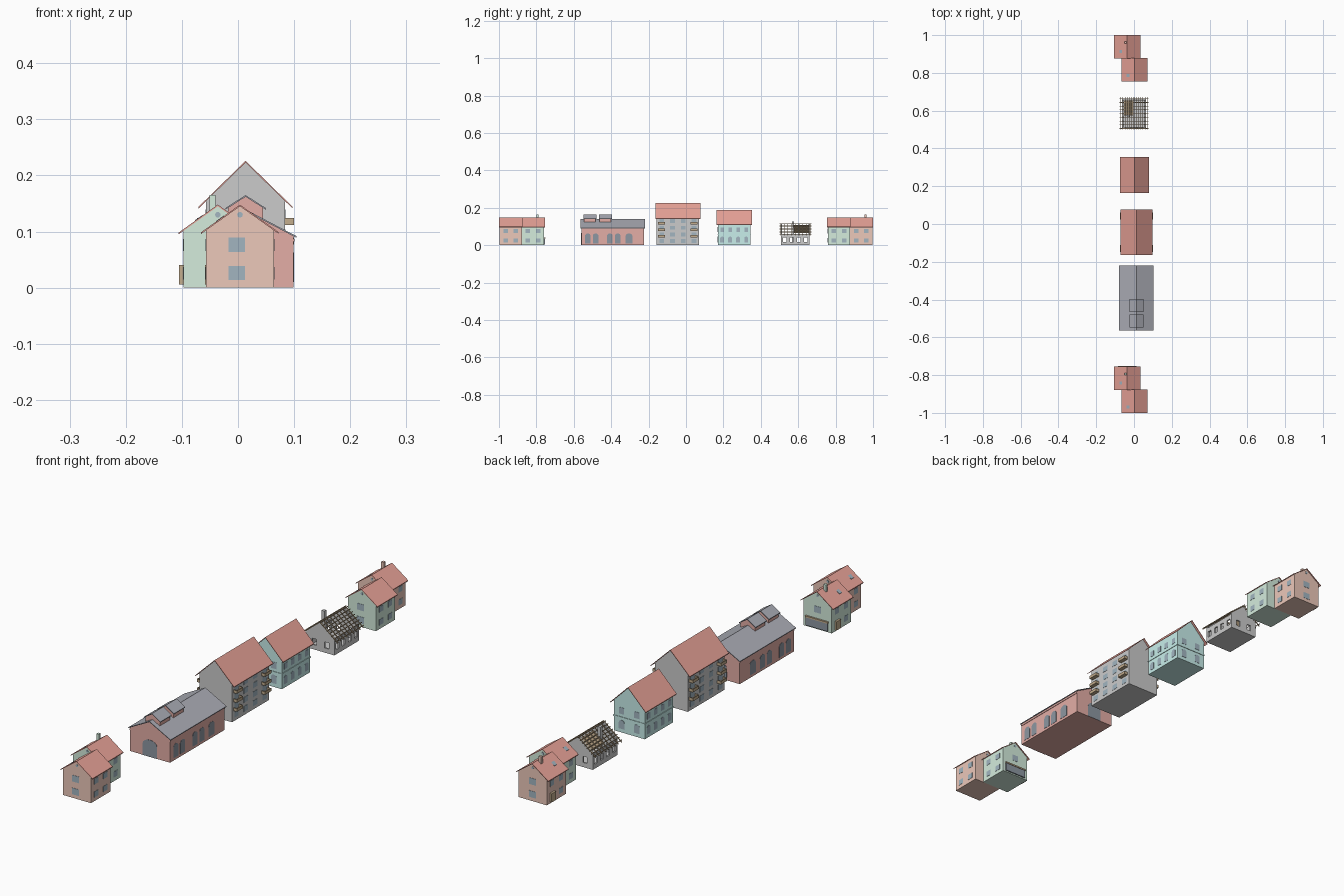
import bpy, bmesh, math

if "Cube" in bpy.data.objects:
    bpy.data.objects.remove(bpy.data.objects["Cube"])


def mat(name, r, g, b):
    m = bpy.data.materials.new(name)
    m.diffuse_color = (r, g, b, 1)
    m.use_nodes = True
    m.node_tree.nodes["Principled BSDF"].inputs["Base Color"].default_value = m.diffuse_color
    return m


ORANGE = mat("orange_plaster", .84, .58, .49)
GREEN = mat("green_plaster", .66, .84, .72)
BRICK = mat("brick", .77, .42, .38)
TEAL = mat("turquoise_plaster", .58, .86, .83)
GREY = mat("grey_plaster", .70, .70, .70)
RED = mat("red_tiles", .80, .36, .31)
SLATE = mat("slate", .40, .41, .46)
GLASS = mat("glass", .36, .46, .53)
DARK = mat("dark_glass", .27, .31, .36)
WOOD = mat("wood", .55, .42, .27)


def prism(name, pts, axis, a, b, m):
    """Extrude a 2D profile (x,z) along y, or (y,z) along x, from a to b."""
    put = (lambda p, d: (p[0], d, p[1])) if axis == 'y' else (lambda p, d: (d, p[0], p[1]))
    bm = bmesh.new()
    f = bm.faces.new([bm.verts.new(put(p, a)) for p in pts])
    r = bmesh.ops.extrude_face_region(bm, geom=[f])
    vec = (0, b - a, 0) if axis == 'y' else (b - a, 0, 0)
    bmesh.ops.translate(bm, vec=vec, verts=[v for v in r['geom'] if isinstance(v, bmesh.types.BMVert)])
    bmesh.ops.recalc_face_normals(bm, faces=bm.faces)
    me = bpy.data.meshes.new(name)
    bm.to_mesh(me)
    bm.free()
    me.materials.append(m)
    ob = bpy.data.objects.new(name, me)
    bpy.context.collection.objects.link(ob)
    return ob


def box(name, x0, x1, y0, y1, z0, z1, m):
    return prism(name, [(x0, z0), (x1, z0), (x1, z1), (x0, z1)], 'y', y0, y1, m)


def panel(name, axis, at, out, u, z0, w, h, m=GLASS, arch=0, depth=.001):
    """Thin slab on a wall at coordinate `at`, facing `out`; arch = rise of rounded top."""
    pts = [(u - w/2, z0), (u + w/2, z0)]
    n = 8 if arch else 1
    for i in range(n + 1):
        t = math.pi * i / n
        pts.append((u + w/2 * math.cos(t), z0 + h - arch + arch * math.sin(t)))
    prism(name, pts, axis, at - out * .001, at + out * depth, m)


def roundel(name, at, out, x, z, r=.005):
    pts = [(x + r * math.cos(i * math.pi / 6), z + r * math.sin(i * math.pi / 6)) for i in range(12)]
    prism(name, pts, 'y', at - out * .001, at + out * .001, GLASS)


def gabled(name, xc, hw, y0, y1, rw, ry0, ry1, ez, az, wall, roof, base=0, t=.003):
    """Pentagonal wall block plus thin chevron roof; ez/az = eave and ridge height."""
    s = (az - ez) / rw
    wz = az - t + .0005
    prism(name + "_walls", [(xc - hw, base), (xc + hw, base), (xc + hw, wz - s*hw), (xc, wz), (xc - hw, wz - s*hw)],
          'y', y0, y1, wall)
    prism(name + "_roof", [(xc - rw, ez), (xc, az), (xc + rw, ez), (xc + rw, ez - t), (xc, az - t), (xc - rw, ez - t)],
          'y', ry0, ry1, roof)


def skylight(name, xc, az, s, x, y, side=-1):
    z = az - s * abs(x - xc)
    d = .007
    prism(name, [(x - d, z + side*s*d + .001) if side > 0 else (x - d, z - s*d + .001),
                 (x + d, z - side*s*d + .001) if side > 0 else (x + d, z + s*d + .001),
                 (x + d, z - side*s*d - .002), (x - d, z + side*s*d - .002)], 'y', y - .008, y + .008, GLASS)


# --- paired small houses at both ends of the row ---
def pair(tag, o, near, far, shop):
    n, f = "near_house" + tag, "far_house" + tag
    gabled(n, .0035, .0605, o + .003, o + .122, .069, o, o + .125, .099, .148, near, RED)
    gabled(f, -.036, .061, o + .122, o + .241, .070, o + .12, o + .245, .098, .148, far, RED)
    for name, xc, hw, y0, y1 in ((n, .0035, .0605, o + .003, o + .122), (f, -.036, .061, o + .122, o + .241)):
        for side in (-1, 1):
            for y in (y0 + .032, y1 - .032):
                for z in (.015, .065):
                    if not (side < 0 and z < .05 and y > y0 + .05):
                        panel(name + "_side_window", 'x', xc + side*hw, side, y, z, .024, .022)
        # side door with slab
        panel(name + "_door", 'x', xc - hw, -1, y1 - .032, .006, .026, .034, WOOD, depth=.008 if name == f else .002)
        for at, out in ((y0, -1), (y1, 1)):
            roundel(name + "_round_window", at, out, xc, .130)
    for z in (.014, .064):
        panel(n + "_front_window", 'y', o + .003, -1, -.002, z, .029, .025)
        if z > .05 or not shop:
            panel(f + "_back_window", 'y', o + .241, 1, -.036, z, .029, .025)
    if shop:
        box("shop_front", -.082, .012, o + .238, o + .246, .005, .036, DARK)
        box("shop_sign", -.084, .014, o + .238, o + .248, .036, .042, WOOD)
    # chimney and roof lights
    box(f + "_chimney", -.051, -.040, o + .20, o + .211, .12, .165, far)
    skylight(f + "_skylight", -.036, .148, .71, -.070, o + .157)
    skylight(n + "_skylight", .0035, .148, .71, -.032, o + .03)


pair("_a", -1.0, ORANGE, GREEN, True)
pair("_b", .755, GREEN, ORANGE, False)

# --- brick engine shed ---
gabled("shed", .0125, .0865, -.560, -.225, .0915, -.564, -.219, .092, .140, BRICK, SLATE)
for y in (-.514, -.431):
    gabled("shed_roof_vent", .0135, .031, y - .031, y + .031, .036, y - .035, y + .035, .142, .165, BRICK, SLATE, base=.115)
for side in (-1, 1):
    x = .0125 + side * .0865
    for y, w in ((-.525, .03), (-.483, .03), (-.407, .03), (-.365, .03), (-.305, .036)):
        panel("shed_arched_window", 'x', x, side, y, .010, w, .053, DARK, arch=.013)
    box("shed_cornice", x - .002, x + .002, -.560, -.225, .082, .087, BRICK)
for at, out in ((-.560, -1), (-.225, 1)):
    panel("shed_gate", 'y', at, out, .0125, 0, .062, .066, DARK, arch=.02)

# --- tall apartment block with balconies ---
gabled("apartment", .0135, .0705, -.157, .070, .084, -.164, .078, .144, .226, GREY, RED)
for side in (-1, 1):
    x = .0135 + side * .0705
    for i, y in enumerate((-.130, -.072, -.015, .043)):
        for k in range(4):
            z = .010 + .035 * k
            panel("apartment_window", 'x', x, side, y, z + .003, .026, .021)
            if i in (0, 3) and k:
                x1 = x + side * .016
                a, b = sorted((x, x1))
                e0, e1 = sorted((x1, x1 - side * .002))
                box("balcony_floor", a, b, y - .019, y + .019, z - .003, z - .001, WOOD)
                box("balcony_front", e0, e1, y - .019, y + .019, z - .001, z + .009, WOOD)
                for yy in (y - .019, y + .017):
                    box("balcony_side", a, b, yy, yy + .002, z - .001, z + .009, WOOD)

# --- turquoise house with arched ground floor ---
gabled("town_house", .003, .067, .170, .345, .077, .163, .354, .111, .188, TEAL, RED)
box("town_house_band", -.066, .072, .168, .347, .057, .061, TEAL)
for side in (-1, 1):
    for i in range(4):
        y = .193 + i * .043
        panel("town_house_window", 'x', .003 + side*.067, side, y, .072, .019, .023)
        panel("town_house_arched_window", 'x', .003 + side*.067, side, y, .014, .021, .032, arch=.009)
for at, out in ((.170, -1), (.345, 1)):
    for x in (-.03, .036):
        panel("town_house_end_window", 'y', at, out, x, .072, .022, .025)
        panel("town_house_end_arch", 'y', at, out, x, .014, .024, .034, arch=.01)

# --- unfinished house: open walls and bare timber roof ---
X, Y0, Y1, T, WZ = .060, .508, .660, .006, .060


def open_wall(axis, at, u0, u1, n):
    """Wall with n see-through window openings: sill, lintel and piers."""
    def part(name, a, b, z0, z1):
        prism("unfinished_" + name, [(a, z0), (b, z0), (b, z1), (a, z1)], axis, at, at + T, GREY)
    part("sill", u0, u1, 0, .018)
    part("lintel", u0, u1, .042, WZ)
    step, w = (u1 - u0) / n, .018
    edges = [u0] + [u0 + step * (i + .5) + d * w/2 for i in range(n) for d in (-1, 1)] + [u1]
    for a, b in zip(edges[::2], edges[1::2]):
        part("pier", a, b, .018, .042)


box("unfinished_floor", -X, X, Y0, Y1, 0, .004, GREY)
open_wall('x', -X, Y0, Y1, 4)
open_wall('x', X - T, Y0, Y1, 4)
RW, EZ, AZ = .076, .056, .117
S = (AZ - EZ) / RW
for at in (Y0, Y1 - T):
    open_wall('y', at, -X + T, X - T, 2)
    prism("unfinished_gable", [(-X, WZ), (X, WZ), (X, AZ - .004 - S*X), (0, AZ - .004), (-X, AZ - .004 - S*X)],
          'y', at, at + T, GREY)
for i in range(9):
    y = .504 + i * .0197
    prism("rafter", [(-RW, EZ), (0, AZ), (RW, EZ), (RW, EZ - .004), (0, AZ - .004), (-RW, EZ - .004)],
          'y', y, y + .003, WOOD)
for side in (-1, 1):
    for i in range(8):
        x = side * (.004 + i * .0098)
        z = AZ - S * abs(x)
        box("roof_batten", x - .0012, x + .0012, .500, .672, z - .0005, z + .002, WOOD)
# partial boarding under the rafters and the chimney
prism("roof_boarding", [(-.052, AZ - .005 - S*.052), (-.005, AZ - .005 - S*.005),
                        (-.005, AZ - .007 - S*.005), (-.052, AZ - .007 - S*.052)], 'y', .575, .658, WOOD)
box("unfinished_chimney", -.036, -.024, .566, .578, .004, .128, GREY)
